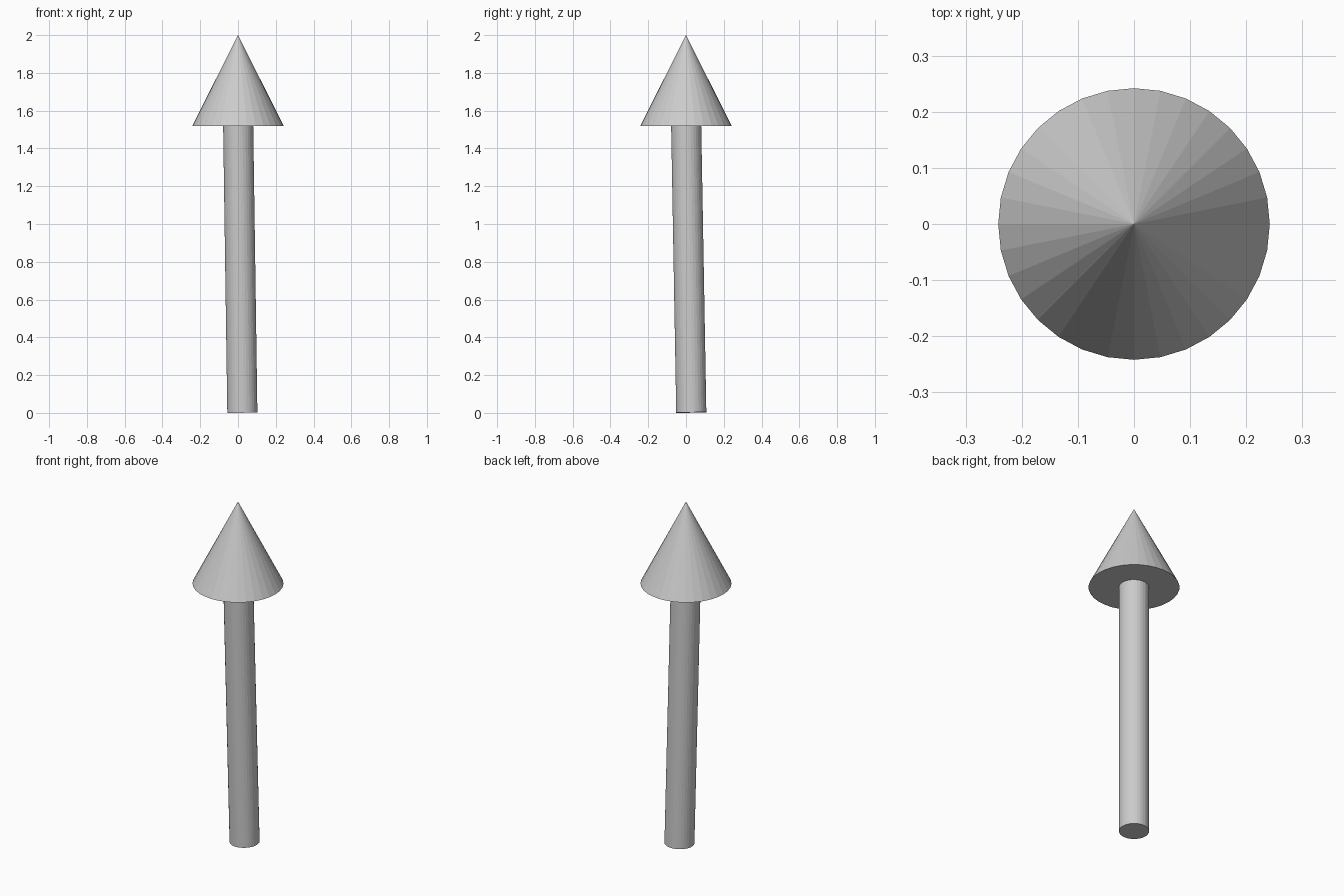
import bpy
from mathutils import Vector

if "Cube" in bpy.data.objects:
    bpy.data.objects.remove(bpy.data.objects["Cube"])

# Arrow head: flat-faced cone, base at z = 1.52
bpy.ops.mesh.primitive_cone_add(vertices=32, radius1=0.242, radius2=0, depth=0.48,
                                location=(0, 0, 1.76))
bpy.context.object.name = "arrow_head"

# Shaft: cylinder leaning slightly, its low rim touching the ground
bottom = Vector((0.023, 0.028, 0.002))
top = Vector((0.001, 0.001, 1.522))
axis = top - bottom
bpy.ops.mesh.primitive_cylinder_add(vertices=32, radius=0.08, depth=axis.length,
                                    location=(bottom + top) / 2)
shaft = bpy.context.object
shaft.name = "arrow_shaft"
shaft.rotation_euler = axis.to_track_quat('Z', 'Y').to_euler()
